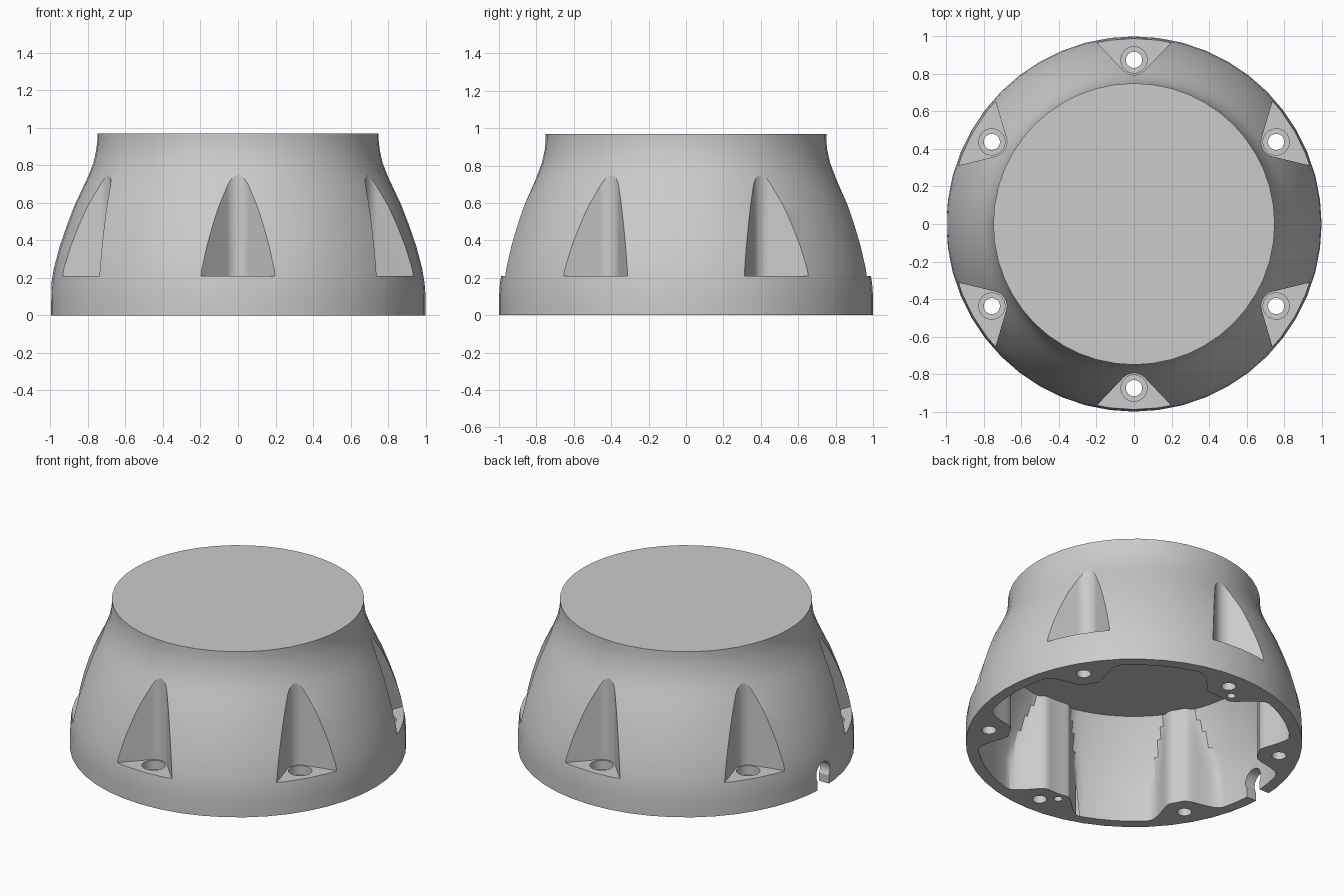
import bpy, bmesh
from math import sin, cos, pi, radians, degrees

if "Cube" in bpy.data.objects:
    bpy.data.objects.remove(bpy.data.objects["Cube"])

SEG = 48
OUTER = [(1.0, 0), (1.0, .10), (.995, .17), (.982, .25), (.95, .37), (.912, .48), (.87, .59),
         (.83, .675), (.795, .75), (.77, .815), (.756, .88), (.75, .93), (.75, .97)]
BOSSES = [30, 90, 150, 210, 270, 330]


def rings_object(name, rings):
    """Loft closed rings of points and cap both ends."""
    bm = bmesh.new()
    loops = [[bm.verts.new(p) for p in ring] for ring in rings]
    n = len(loops[0])
    for a, b in zip(loops, loops[1:]):
        for i in range(n):
            j = (i + 1) % n
            bm.faces.new((a[i], a[j], b[j], b[i]))
    bm.faces.new(loops[0][::-1])
    bm.faces.new(loops[-1])
    bmesh.ops.recalc_face_normals(bm, faces=bm.faces)
    me = bpy.data.meshes.new(name)
    bm.to_mesh(me)
    bm.free()
    ob = bpy.data.objects.new(name, me)
    bpy.context.collection.objects.link(ob)
    return ob


def lathe(name, profile, n, cx=0, cy=0):
    return rings_object(name, [[(cx + r * cos(2 * pi * i / n), cy + r * sin(2 * pi * i / n), z)
                                for i in range(n)] for r, z in profile])


def cut(body, cutter):
    cutter.hide_render = True
    m = body.modifiers.new("cut", 'BOOLEAN')
    m.operation, m.solver, m.object = 'DIFFERENCE', 'EXACT', cutter
    bpy.context.view_layer.objects.active = body
    bpy.ops.object.modifier_apply(modifier=m.name)
    bpy.data.objects.remove(cutter)


def outer_radius(z):
    for (r0, z0), (r1, z1) in zip(OUTER, OUTER[1:]):
        if z <= z1:
            return r0 + (r1 - r0) * max(0, z - z0) / (z1 - z0)
    return OUTER[-1][0]


def boss_radius(deg):
    """Inner wall contour with a smooth bulge around each screw."""
    b = min(BOSSES, key=lambda a: abs((deg - a + 180) % 360 - 180))
    d = (deg - b + 180) % 360 - 180
    wide = 5 if (b == 90 and d > 0) or (b == 270 and d < 0) else 0
    t = min(1, max(0, (abs(d) - 3 - wide) / 12))
    return .75 + .18 * t * t * (3 - 2 * t)


# Bell-shaped outer shell
body = lathe("housing", OUTER, SEG)

# Hollow inside with screw columns
rings = []
for z in (-.1, .2, .3, .4, .5, .57, .635):
    rings.append([])
    for i in range(240):
        a = 2 * pi * i / 240
        r = min(boss_radius(degrees(a)), outer_radius(z) - .065)
        rings[-1].append((r * cos(a), r * sin(a), z))
cut(body, rings_object("cavity_cutter", rings))

# Screw pockets, through holes and counterbores
for deg in BOSSES:
    a = radians(deg)
    arc = [(.875 - .08 * cos(radians(t)), .08 * sin(radians(t))) for t in range(-48, 49, 8)]
    outline = [(1.15, -.372)] + arc + [(1.15, .372)]
    cut(body, rings_object("pocket_cutter", [
        [(u * cos(a) - v * sin(a), u * sin(a) + v * cos(a), z) for u, v in outline]
        for z in (.21, 1.2)]))
    cut(body, lathe("screw_cutter", [(.043, -.1), (.043, .15), (.07, .15), (.07, .3)], 32,
                    .875 * cos(a), .875 * sin(a)))

# Small pin holes beside the front and back screws
for y in (-.80, .80):
    cut(body, lathe("pin_cutter", [(.026, -.1), (.026, .14)], 24, -.082, y))

# Keyhole cable notch on the left side
pts = [(-.06, -.1)] + [(-.07 * sin(radians(t)), .095 - .07 * cos(radians(t)))
                       for t in range(55, 306, 10)] + [(.06, -.1)]
cut(body, rings_object("notch_cutter", [[(x, y, z) for y, z in pts] for x in (-1.1, -.8)]))

bpy.ops.object.select_all(action='DESELECT')
body.select_set(True)
bpy.context.view_layer.objects.active = body
bpy.ops.object.shade_smooth_by_angle(angle=radians(25))
